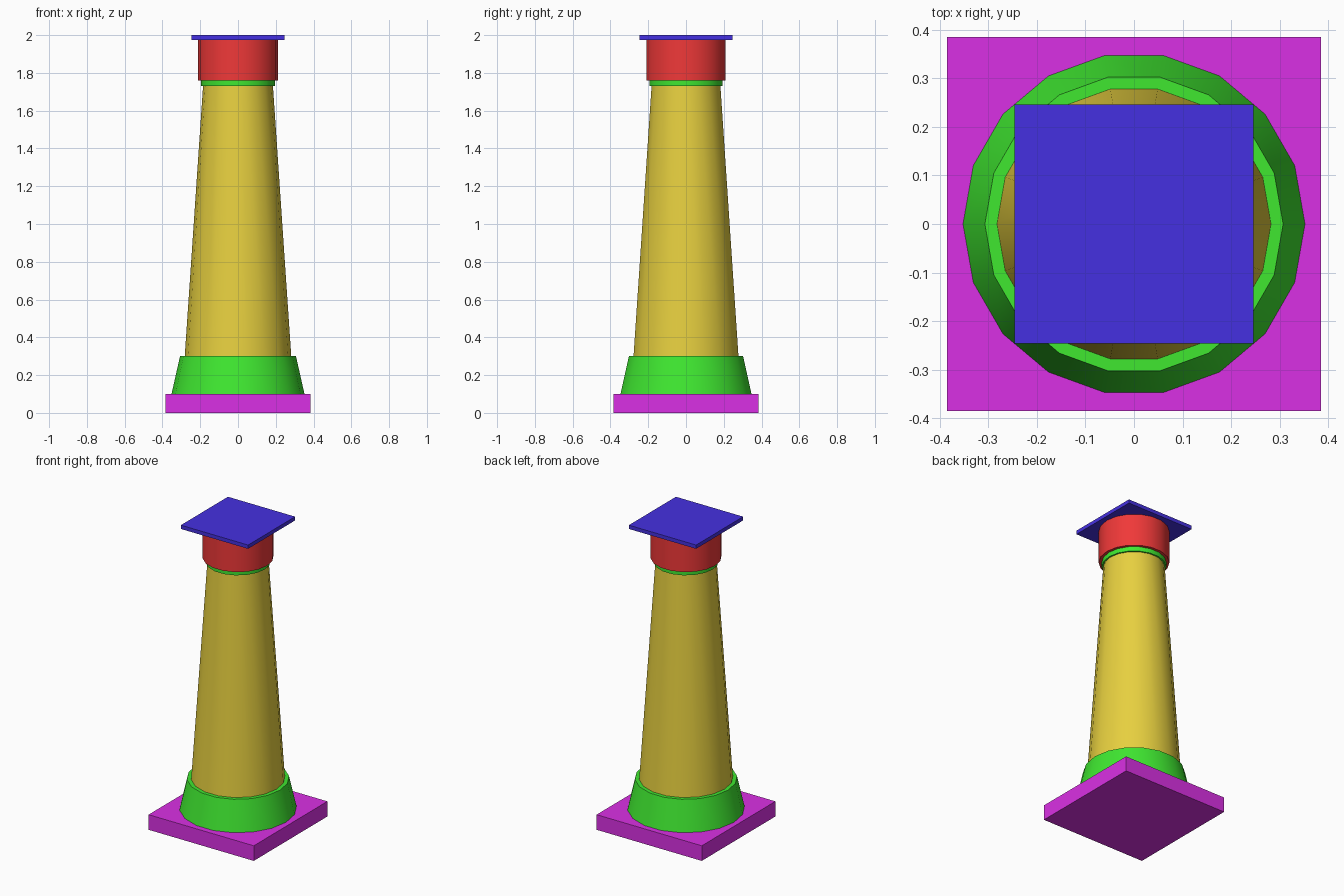
import bpy

if "Cube" in bpy.data.objects:
    bpy.data.objects.remove(bpy.data.objects["Cube"])

SIDES = 18


def finish(name, color):
    obj = bpy.context.object
    obj.name = name
    mat = bpy.data.materials.get(name) or bpy.data.materials.new(name)
    mat.diffuse_color = (*color, 1)
    mat.use_nodes = True
    mat.node_tree.nodes["Principled BSDF"].inputs["Base Color"].default_value = mat.diffuse_color
    obj.data.materials.append(mat)
    return obj


def slab(name, half, z0, z1, color):
    bpy.ops.mesh.primitive_cube_add(size=1, location=(0, 0, (z0 + z1) / 2))
    bpy.context.object.scale = (2 * half, 2 * half, z1 - z0)
    bpy.ops.object.transform_apply(location=False, rotation=False, scale=True)
    finish(name, color)


def drum(name, r0, r1, z0, z1, color):
    # vertex rotated onto the x axis
    bpy.ops.mesh.primitive_cone_add(vertices=SIDES, radius1=r0, radius2=r1, depth=z1 - z0,
                                    location=(0, 0, (z0 + z1) / 2), rotation=(0, 0, 1.5707963))
    finish(name, color)
    bpy.ops.object.transform_apply(location=False, rotation=True, scale=False)
    bpy.ops.object.shade_smooth_by_angle()


GREEN = (0.05, 0.8, 0.03)

# Square plinth and flared foot
slab("plinth", 0.385, 0.0, 0.1, (0.7, 0.03, 0.78))
drum("base_moulding", 0.352, 0.307, 0.1, 0.3, GREEN)
# Tapering shaft
drum("shaft", 0.282, 0.185, 0.3, 1.73, (0.8, 0.63, 0.05))
# Neck ring, capital and top slab
drum("neck_ring", 0.195, 0.195, 1.73, 1.76, GREEN)
drum("capital", 0.213, 0.213, 1.76, 1.975, (0.87, 0.04, 0.04))
slab("abacus", 0.246, 1.975, 2.0, (0.06, 0.03, 0.75))
